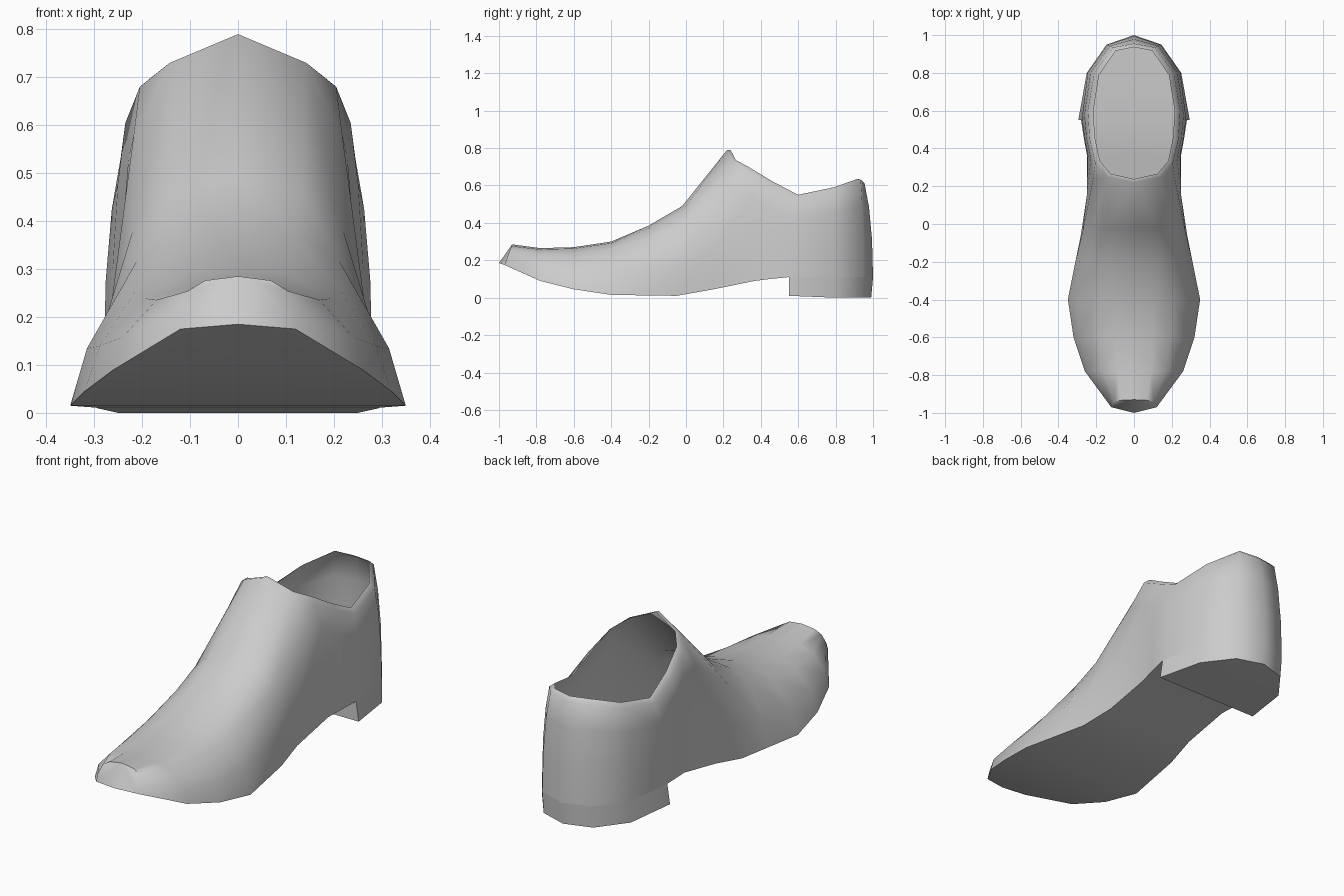
import bpy
from mathutils import Vector as V

if "Cube" in bpy.data.objects:
    bpy.data.objects.remove(bpy.data.objects["Cube"])


def part(name, faces, angle=0.9):
    """Make a half mesh (x >= 0) from point-list faces and mirror it across x."""
    verts, index, polys = [], {}, []
    for face in faces:
        ids = []
        for p in face:
            key = tuple(round(c, 4) for c in p)
            if key not in index:
                index[key] = len(verts)
                verts.append(key)
            if index[key] not in ids:
                ids.append(index[key])
        if len(ids) > 2:
            polys.append(ids)
    me = bpy.data.meshes.new(name)
    me.from_pydata(verts, [], polys)
    ob = bpy.data.objects.new(name, me)
    bpy.context.collection.objects.link(ob)
    m = ob.modifiers.new("mirror", 'MIRROR')
    m.use_clip = True
    m.merge_threshold = 0.001
    bpy.ops.object.select_all(action='DESELECT')
    ob.select_set(True)
    bpy.context.view_layer.objects.active = ob
    bpy.ops.object.modifier_apply(modifier="mirror")
    bpy.ops.object.shade_smooth_by_angle(angle=angle)
    return ob


def mix(a, b, t):
    return a + (b - a) * t


def strip(low, high):
    return [(low[i], low[i + 1], high[i + 1], high[i]) for i in range(len(low) - 1)]


# Cross-section shapes: flat over the toes, rounder over the instep (x, z fractions)
TOES = [(1, 0), (.9, .42), (.6, .86), (.3, .97), (0, 1)]
INSTEP = [(1, 0), (1, .3), (.87, .72), (.57, .92), (0, 1)]

# Front sections: y, half width, sole z, top z, backward lean, shape blend
FRONT = [(-.97, .12, .175, .285, .04, 1), (-.78, .26, .09, .265, 0, .2),
         (-.6, .32, .045, .27, 0, 0), (-.4, .35, .015, .3, 0, 0),
         (-.2, .31, .012, .385, 0, .3), (-.05, .28, .01, .49, .03, .7),
         (.12, .25, .04, .79, .1, 1)]

# Rear columns: sole point and collar point
REAR = [((.25, .37, .09), (.205, .32, .68)), ((.265, .45, .10), (.235, .45, .605)),
        ((.28, .55, .11), (.245, .60, .53)), ((.25, .8, .11), (.21, .8, .57)),
        ((.145, .95, .11), (.11, .935, .615)), ((0, 1, .11), (0, .955, .61))]

front = []
for y, w, z0, z1, lean, t in FRONT:
    col = []
    for a, b in zip(TOES, INSTEP):
        fz = mix(a[1], b[1], t)
        col.append(V((w * mix(a[0], b[0], t), y + lean * fz, mix(z0, z1, fz))))
    front.append(col)
front[-1][2].y = .235
front[-1][3].y = .25

rear = []
for base, top in REAR:
    b, t = V(base), V(top)
    col = []
    for fz, fr in ((0, 0), (.4, .12), (.75, .48), (1, 1)):
        p = b.lerp(t, fr)
        p.z = mix(b.z, t.z, fz)
        col.append(p)
    rear.append(col)

# Upper: toe face, walls, vamp top and turned-in collar
tip = V((0, -1, .185))
cols = front + rear
faces = [[tip] + front[0]]
for r in range(3):
    faces += strip([c[r] for c in cols], [c[r + 1] for c in cols])
faces += strip([c[3] for c in front], [c[4] for c in front])
collar = [front[-1][4]] + [c[3] for c in [front[-1]] + rear]
rim = [V((p.x * .88, mix(p.y, .58, .05), p.z + .02 * min(1, (p.y - .22) * 10)))
       for p in collar]
faces += strip(collar, rim)
part("upper", faces)

# Sole
edge = [tip] + [c[0] for c in cols]
centre = [V((0, p.y, p.z)) for p in edge]
part("sole", strip(centre, edge))

# Heel block
top = [c[0] for c in rear[2:]]
bottom = [V((.295, .55, 0.01)), V((.25, .8, 0)), V((.14, .945, 0)), V((0, .99, 0))]
mid = [V((0, p.y, p.z)) for p in bottom]
faces = strip(bottom, top) + strip(mid, bottom)
faces.append((V((0, .55, .11)), mid[0], bottom[0], top[0]))
part("heel", faces)
